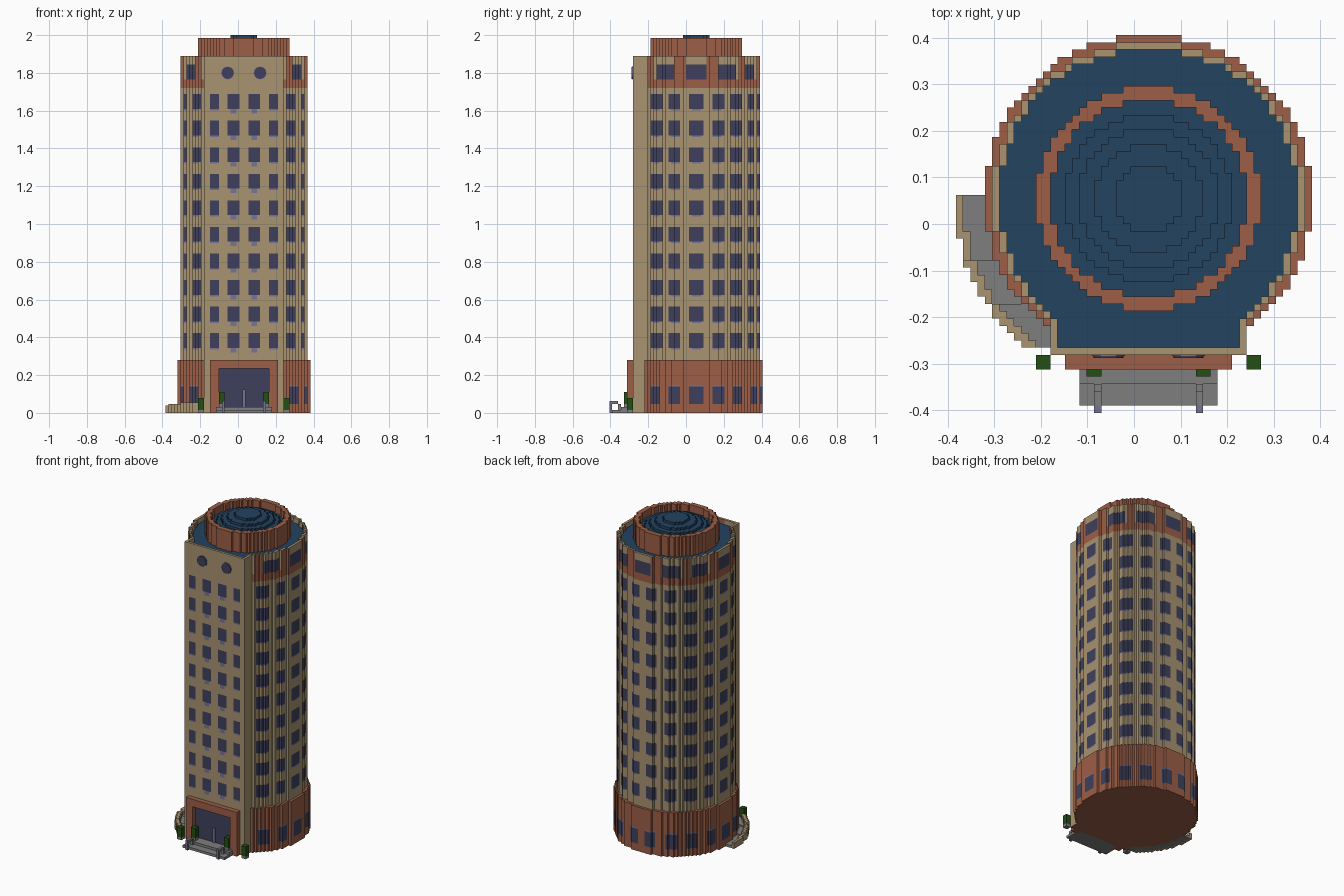
import bpy, bmesh, math

cube = bpy.data.objects.get("Cube")
if cube:
    bpy.data.objects.remove(cube, do_unlink=True)

V = 2 / 128                  # block size
CX, CY = 2 * V, 3.5 * V      # tower axis


def material(name, rgb):
    lin = [((c / 255 + 0.055) / 1.055) ** 2.4 for c in rgb] + [1]
    m = bpy.data.materials.new(name)
    m.use_nodes = True
    m.diffuse_color = lin
    b = next(n for n in m.node_tree.nodes if n.type == 'BSDF_PRINCIPLED')
    b.inputs["Base Color"].default_value = lin
    b.inputs["Roughness"].default_value = 0.9
    return m


MATS = [material("tan stone", (168, 147, 112)), material("red brick", (156, 94, 70)),
        material("navy roof", (34, 67, 96)), material("window glass", (62, 64, 93)),
        material("pale lavender", (118, 115, 148)), material("grey concrete", (126, 126, 126)),
        material("leaf green", (36, 78, 20))]
TAN, BRICK, ROOF, GLASS, PALE, GREY, GREEN = range(7)


def finish(name, bm):
    me = bpy.data.meshes.new(name)
    bm.to_mesh(me)
    bm.free()
    for m in MATS:
        me.materials.append(m)
    ob = bpy.data.objects.new(name, me)
    bpy.context.collection.objects.link(ob)
    return ob


def disc(r):
    n = int(r) + 1
    return {(i, j) for i in range(-n, n + 1) for j in range(-n, n + 1) if i * i + j * j <= r * r}


def rect(i0, i1, j0, j1):
    return {(i, j) for i in range(i0, i1 + 1) for j in range(j0, j1 + 1)}


def prism(name, cells, levels, wall, top=None, bottom=None):
    """Extrude a block footprint through the levels; wall is a colour or a rule."""
    bm = bmesh.new()
    verts = {}

    def vert(x, y, z):
        if (x, y, z) not in verts:
            verts[x, y, z] = bm.verts.new((CX + x * V, CY + y * V, z * V))
        return verts[x, y, z]

    def quad(pts, mat):
        bm.faces.new([vert(*p) for p in pts]).material_index = mat

    rule = wall if callable(wall) else (lambda x, y, z: wall)
    base = 0 if callable(wall) else wall
    top = base if top is None else top
    bottom = base if bottom is None else bottom
    lo, hi = levels[0], levels[-1]
    for i, j in sorted(cells):
        ring = [(i - .5, j - .5), (i + .5, j - .5), (i + .5, j + .5), (i - .5, j + .5)]
        quad([(x, y, hi) for x, y in ring], top)
        quad([(x, y, lo) for x, y in reversed(ring)], bottom)
        for k, (di, dj) in enumerate([(0, -1), (1, 0), (0, 1), (-1, 0)]):
            if (i + di, j + dj) in cells:
                continue
            a, b = ring[k], ring[(k + 1) % 4]
            for z0, z1 in zip(levels, levels[1:]):
                mat = rule((a[0] + b[0]) / 2, (a[1] + b[1]) / 2, (z0 + z1) / 2)
                quad([(*a, z0), (*b, z0), (*b, z1), (*a, z1)], mat)
    return finish(name, bm)


def box(name, i0, i1, j0, j1, z0, z1, mat):
    return prism(name, rect(i0, i1, j0, j1), [z0, z1], mat)


def off_angle(x, y, step, shift=0):
    """Degrees to the nearest multiple of step around the tower."""
    a = math.degrees(math.atan2(y, x)) - shift
    return abs((a + step / 2) % step - step / 2)


# Colour rules for the walls
def body_rule(x, y, z):
    front = y < -21.4 and abs(x) < 13.6
    flank = abs(x) > 13.4 and y < -16.6 and abs(x) < 13.6
    if z < 18:
        return GLASS if front and abs(x) < 8.5 and 2 < z < 15 else TAN
    if flank:
        return TAN
    if z < 110:
        h = (z - 20.5) % 9
        if front:
            ax = abs(x)
            if 1.5 < ax < 5.5:
                return GLASS if 1.5 < h < 6.5 else PALE if h < 1.5 and 2 < ax < 5 else TAN
            if 8.5 < ax < 11.5:
                return GLASS if 1.5 < h < 6.5 else PALE if 1 < h < 1.5 else TAN
            return TAN
        d = off_angle(x, y, 20)
        if d < 6.2 and 1.5 < h < 6.5:
            return GLASS
        return PALE if d < 4 and 1 < h < 1.5 else TAN
    if front:
        return TAN
    if z < 113 or off_angle(x, y, 30, 15) < 4.6:
        return BRICK
    return GLASS if z < 118 and off_angle(x, y, 30) < 9 else TAN


def base_rule(x, y, z):
    d = off_angle(x, y, 20)
    if 3 < z < 9 and d < 5.5:
        return GLASS
    return PALE if 9 < z < 9.5 and d < 5.5 else BRICK


# Main tower with a flat front
body = disc(21.5) | rect(-13, 13, -21, 0)
levels = [0, 2, 15, 18]
for row in range(10):
    levels += [z + 9 * row for z in (20.5, 21.5, 22, 27)]
levels += [110, 113, 118, 119]
prism("tower_body", body, levels, body_rule, top=ROOF, bottom=BRICK)
inner = {(i, j) for i, j in body
         if all((i + a, j + b) in body for a, b in ((1, 0), (-1, 0), (0, 1), (0, -1)))}
prism("roof_rim", body - inner, [119, 121], body_rule)

# Brick ground floor
prism("brick_base", disc(22.5) - rect(-13, 13, -23, -1), [0, 3, 9, 9.5, 18], base_rule, top=BRICK, bottom=BRICK)

# Roof ring and stepped dome
prism("roof_ring", disc(15.5) - disc(13.5), [119, 127], BRICK)
for n, (r, z) in enumerate([(13.5, 124), (11.5, 125), (9.5, 126), (7.5, 127), (4.7, 128)]):
    prism(f"dome_step_{n + 1}", disc(r), [119 if n == 0 else z - 1, z], ROOF)

# Round windows at the top of the front
for side, x in (("right", -5.5), ("left", 5.5)):
    for part, r, depth, mat in (("frame", 2.25, 0.003, PALE), ("glass", 2.05, 0.007, GLASS)):
        bm = bmesh.new()
        bmesh.ops.create_cone(bm, cap_ends=True, segments=12, radius1=r * V, radius2=r * V, depth=depth)
        for f in bm.faces:
            f.material_index = mat
        ob = finish(f"round_window_{part}_{side}", bm)
        ob.rotation_euler.x = math.pi / 2
        ob.location = (CX + x * V, CY - 21.5 * V - depth / 2, 115.2 * V)

# Entrance portal, door handle, platform and step
box("portal_lintel", -11, 11, -23, -22, 15, 18, BRICK)
box("portal_jamb_right", -11, -9, -23, -22, 0, 15, BRICK)
box("portal_jamb_left", 9, 11, -23, -22, 0, 15, BRICK)
handle = box("door_handle", 0, 0, -22, -22, 2, 8, PALE)
for v in handle.data.vertices:
    v.co.y = max(v.co.y - 0.0, CY - 21.5 * V - 0.008)
box("entrance_platform", -8, 8, -25, -22, 0, 2, GREY)
for side, i in (("right", -9), ("left", 9)):
    box(f"platform_end_{side}", i, i, -25, -24, 0, 2, GREY)
box("entrance_step", -9, 9, -28, -26, 0, 1, GREY)

# Handrails and plants, mirrored about the entrance
for side, s in (("right", -1), ("left", 1)):
    i = 7 * s
    box(f"rail_post_front_{side}", i, i, -29, -29, 0, 4, PALE)
    box(f"rail_bar_{side}", i, i, -28, -27, 3, 4, GREY)
    box(f"rail_post_back_{side}", i, i, -26, -26, 1, 3, GREY)
    for place, a, j, z in (("corner", 14, -23, 0), ("door", 7, -24, 2)):
        i0, i1 = sorted((a * s, (a + 1) * s))
        box(f"{place}_pot_{side}", i0, i1, j, j + 1, z, z + 1, GREY)
        box(f"{place}_bush_{side}", i0, i1, j, j + 1, z + 1, z + 5, GREEN)

# Curved ramp with a low outer wall
path = {(i, j) for i, j in disc(26.6) - disc(22.5) if i <= -14 and -20 <= j <= 0}
edge = {(i, j) for i, j in path if i * i + j * j > 25.4 ** 2}
for n, (j0, j1, h) in enumerate([(-8, 0, 1), (-14, -9, 1.5), (-20, -15, 2)]):
    part = rect(-27, -14, j0, j1)
    prism(f"ramp_{n + 1}", (path - edge) & part, [0, h], GREY)
    prism(f"ramp_wall_{n + 1}", edge & part, [0, h + 1.5], TAN)
